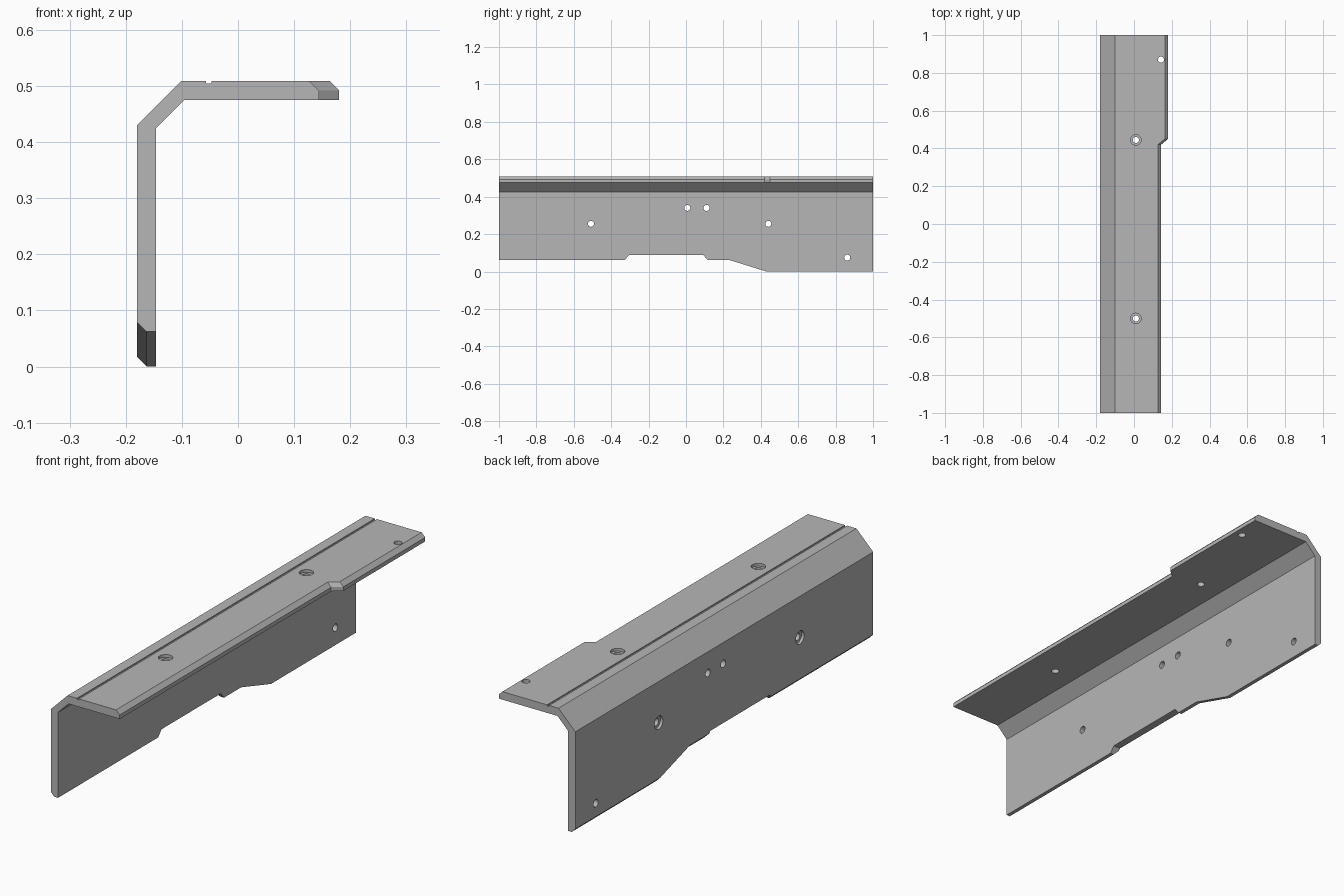
import bpy, bmesh, math
from mathutils import Vector

cube = bpy.data.objects.get("Cube")
if cube:
    bpy.data.objects.remove(cube, do_unlink=True)

TOP, UNDER = 0.509, 0.475        # plate surfaces
OUT, IN = -0.18, -0.146          # wall surfaces
CH = 0.017                       # edge chamfer


def material(name, colour):
    m = bpy.data.materials.new(name)
    m.use_nodes = True
    m.diffuse_color = colour
    m.node_tree.nodes["Principled BSDF"].inputs["Base Color"].default_value = colour
    return m


def make_object(name, bm):
    bmesh.ops.recalc_face_normals(bm, faces=bm.faces)
    mesh = bpy.data.meshes.new(name)
    bm.to_mesh(mesh)
    bm.free()
    obj = bpy.data.objects.new(name, mesh)
    bpy.context.collection.objects.link(obj)
    return obj


def loft(bm, rings):
    """Skin closed rings of points and cap both ends."""
    loops = [[bm.verts.new(p) for p in ring] for ring in rings]
    for a, b in zip(loops, loops[1:]):
        for i in range(len(a)):
            j = (i + 1) % len(a)
            bm.faces.new((a[i], a[j], b[j], b[i]))
    bm.faces.new(loops[0])
    bm.faces.new(loops[-1])


def ramp(y, y0, y1, v0, v1):
    t = min(max((y - y0) / (y1 - y0), 0), 1)
    return v0 + (v1 - v0) * t


def section(y):
    """Angle profile; the wall foot and the plate edge vary along y."""
    foot = ramp(y, 0.23, 0.43, 0.062, 0.0)
    edge = ramp(y, 0.42, 0.45, 0.144, 0.18)
    points = [
        (IN, foot), (OUT + CH, foot), (OUT, foot + CH),          # chamfered foot
        (OUT, 0.43), (-0.101, TOP),                              # outer bend
        (-0.057, TOP), (-0.057, TOP - 0.005),                    # groove
        (-0.047, TOP - 0.005), (-0.047, TOP),
        (edge - CH, TOP), (edge, TOP - CH), (edge, UNDER),       # chamfered edge
        (-0.096, UNDER), (IN, 0.425),                            # inner bend
    ]
    return [(x, y, z) for x, z in points]


def drill(bm, surface, axis, wide=False):
    """Round cutter entering at surface point, optionally counterbored."""
    r, big, floor = 0.016, 0.028, -0.012
    steps = [(-0.05, r), (floor, r), (floor, big), (0.02, big)] if wide else [(-0.05, r), (0.02, r)]
    turn = Vector((0, 0, 1)).rotation_difference(axis)
    n = 24
    loft(bm, [[Vector(surface) + turn @ Vector((rad * math.cos(k * math.tau / n),
                                                rad * math.sin(k * math.tau / n), d))
               for k in range(n)] for d, rad in steps])


# Angle bracket body
body = bmesh.new()
loft(body, [section(y) for y in (-1, 0.23, 0.42, 0.43, 0.45, 1)])
bracket = make_object("angle_bracket", body)
bracket.data.materials.append(material("grey metal", (0.47, 0.47, 0.47, 1)))

# Cutter: holes in the plate and wall
cut = bmesh.new()
for x, y, wide in ((0.01, -0.5, True), (0.01, 0.445, True), (0.143, 0.87, False)):
    drill(cut, (x, y, TOP), Vector((0, 0, 1)), wide)
for y, z, wide in ((-0.508, 0.255, True), (0.44, 0.255, True), (0.007, 0.34, False),
                   (0.11, 0.34, False), (0.862, 0.074, False)):
    drill(cut, (OUT, y, z), Vector((-1, 0, 0)), wide)

# Cutter: tapered notch in the wall foot
notch = [(-0.345, 0.04), (-0.305, 0.088), (0.093, 0.088), (0.133, 0.04)]
loft(cut, [[(x, y, z) for y, z in notch] for x in (OUT - 0.03, IN + 0.03)])
cutter = make_object("hole_cutter", cut)
cutter.hide_render = True

mod = bracket.modifiers.new("Holes", "BOOLEAN")
mod.operation = "DIFFERENCE"
mod.solver = "EXACT"
mod.object = cutter

# Bake the cut and discard the cutter
result = bpy.data.meshes.new_from_object(
    bracket.evaluated_get(bpy.context.evaluated_depsgraph_get()))
bracket.modifiers.clear()
bracket.data = result
bpy.data.objects.remove(cutter, do_unlink=True)
